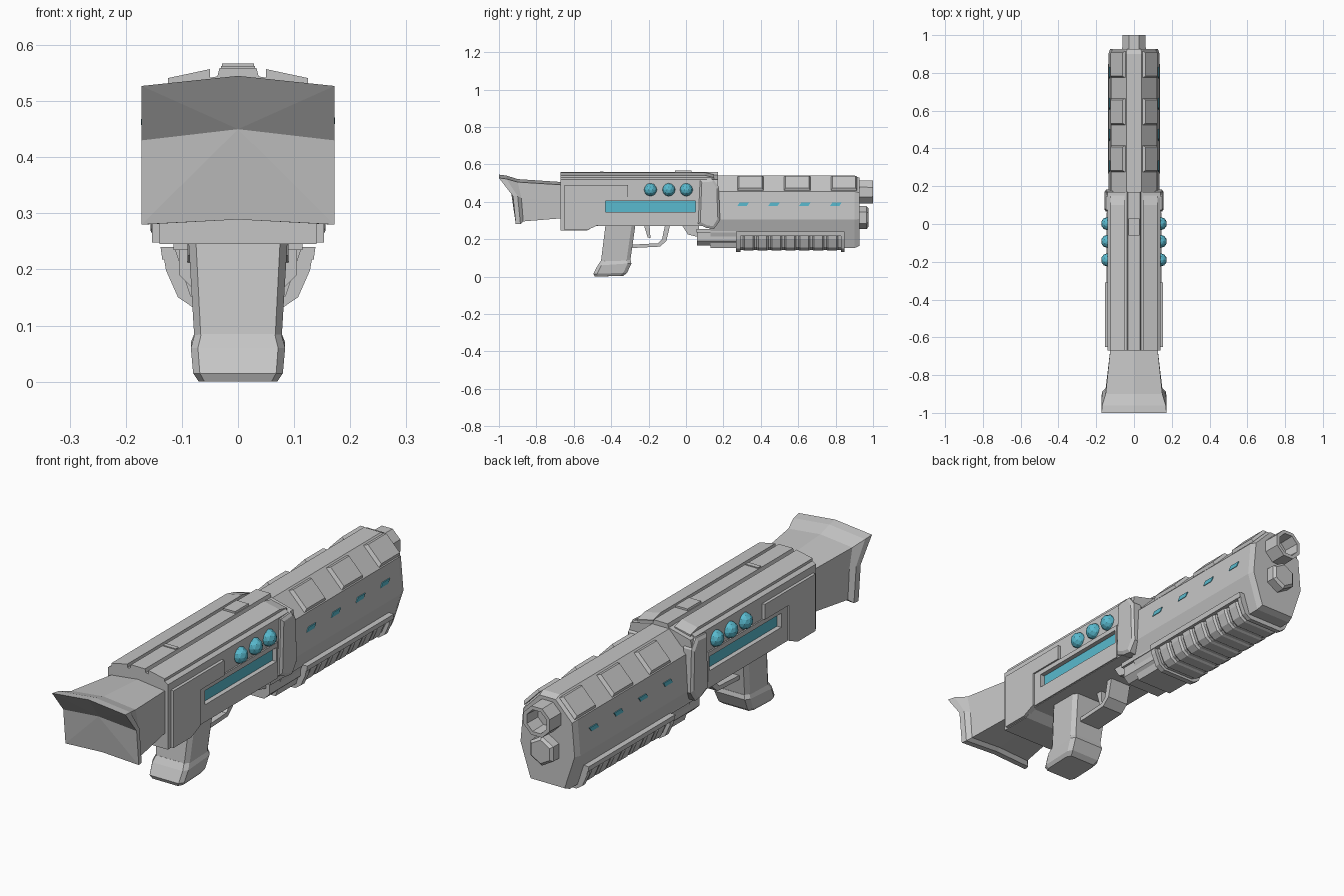
import bpy, bmesh, math
from mathutils import Vector

if "Cube" in bpy.data.objects:
    bpy.data.objects.remove(bpy.data.objects["Cube"])


def material(name, color):
    m = bpy.data.materials.new(name)
    m.use_nodes = True
    m.diffuse_color = (*color, 1)
    m.node_tree.nodes["Principled BSDF"].inputs["Base Color"].default_value = (*color, 1)
    return m


GREY = material("light grey", (0.56, 0.56, 0.56))
BLUE = material("glow blue", (0.1, 0.49, 0.62))


def finish(name, bm, mat):
    bmesh.ops.remove_doubles(bm, verts=bm.verts, dist=1e-5)
    bmesh.ops.recalc_face_normals(bm, faces=bm.faces)
    me = bpy.data.meshes.new(name)
    bm.to_mesh(me)
    bm.free()
    me.materials.append(mat)
    ob = bpy.data.objects.new(name, me)
    bpy.context.collection.objects.link(ob)
    return ob


def loft(name, rings, mat=GREY, both=False):
    """Skin a list of equal-length point rings; optionally repeat on the other side."""
    bm = bmesh.new()
    for s in ((1, -1) if both else (1,)):
        vs = [[bm.verts.new((s * x, y, z)) for x, y, z in r] for r in rings]
        n = len(vs[0])
        for a, b in zip(vs, vs[1:]):
            for i in range(n):
                j = (i + 1) % n
                bm.faces.new((a[i], a[j], b[j], b[i]))
        bm.faces.new(vs[0])
        bm.faces.new(vs[-1])
    return finish(name, bm, mat)


def along_x(name, yz, x0, x1, mat=GREY, both=False):
    return loft(name, [[(x, y, z) for y, z in yz] for x in (x0, x1)], mat, both)


def along_y(name, xz, y0, y1, mat=GREY, both=False):
    return loft(name, [[(x, y, z) for x, z in xz] for y in (y0, y1)], mat, both)


def rect(a0, a1, b0, b1):
    return [(a0, b0), (a1, b0), (a1, b1), (a0, b1)]


def sym(half):
    """Close a right-hand half outline by mirroring it."""
    return half + [(-p[0], *p[1:]) for p in reversed(half) if abs(p[0]) > 1e-6]


def scaled(pts, k, c):
    return [(p[0] * k, c + (p[1] - c) * k) for p in pts]


# Flared shoulder stock with a folded butt face
def stock_ring(w, top, mid, low, crown):
    return sym([(0, top[0], top[1] + crown), (w, *top), (w, *mid), (w, *low),
                (0, low[0], low[1] + crown / 2)])


butt = stock_ring(0.172, (-1, 0.527), (-0.925, 0.43), (-0.91, 0.28), 0.018)
centre = [(0, -0.935, 0.45)] * len(butt)
bm = bmesh.new()
rings = [butt,
         stock_ring(0.168, (-0.96, 0.522), (-0.9, 0.43), (-0.885, 0.28), 0.018),
         stock_ring(0.15, (-0.9, 0.505), (-0.88, 0.42), (-0.87, 0.295), 0.016),
         stock_ring(0.125, (-0.66, 0.49), (-0.66, 0.4), (-0.66, 0.312), 0.015)]
vs = [[bm.verts.new(p) for p in r] for r in rings]
tip = bm.verts.new(centre[0])
for i in range(len(butt)):
    j = (i + 1) % len(butt)
    bm.faces.new((tip, vs[0][i], vs[0][j]))
    for a, b in zip(vs, vs[1:]):
        bm.faces.new((a[i], a[j], b[j], b[i]))
bm.faces.new(vs[-1])
finish("stock", bm, GREY)

# Receiver, with a stepped side plate and a recessed slot cut through both
slot = rect(-0.43, 0.05, 0.345, 0.405)
receiver = along_y("receiver", sym([(0.14, 0.27), (0.14, 0.52), (0.125, 0.53), (0.03, 0.545)]),
                   -0.67, 0.14)
side_plate = along_x("side_plate", rect(-0.47, 0.06, 0.272, 0.425), 0.135, 0.146, both=True)
cutter = along_x("slot_cutter", slot, 0.122, 0.2, both=True)
for ob in (receiver, side_plate):
    mod = ob.modifiers.new("slot", 'BOOLEAN')
    mod.operation, mod.object, mod.solver = 'DIFFERENCE', cutter, 'EXACT'
    bpy.context.view_layer.objects.active = ob
    bpy.ops.object.modifier_apply(modifier=mod.name)
bpy.data.objects.remove(cutter)
along_x("slot_light", slot, 0.119, 0.126, BLUE, True)
along_x("rear_block", [(-0.67, 0.245), (-0.53, 0.245), (-0.48, 0.275), (-0.67, 0.275)], -0.14, 0.14)
along_x("rear_side_panel", [(-0.65, 0.49), (-0.31, 0.49), (-0.31, 0.425), (-0.47, 0.425),
                            (-0.47, 0.275), (-0.53, 0.248), (-0.65, 0.248)], 0.13, 0.153, both=True)

# Roof strips, centre rail and sight
strip = [(0.05, 0.535), (0.05, 0.557), (0.125, 0.541), (0.125, 0.525)]
loft("roof_strip", [[(x, -0.67, z) for x, z in strip], [(x, 0.1, z) for x, z in strip],
                    [(x, 0.15, z - 0.012) for x, z in strip]], both=True)
along_y("rail", sym([(0.04, 0.53), (0.033, 0.559)]), -0.67, 0.17)
along_y("rail_notch", sym([(0.03, 0.55), (0.03, 0.563)]), -0.46, -0.44)
along_y("sight", sym([(0.032, 0.55), (0.028, 0.567)]), -0.06, 0.03)

# Faceted lamps on each side
bm = bmesh.new()
for s in (1, -1):
    for y in (-0.19, -0.092, 0.002):
        r = bmesh.ops.create_icosphere(bm, subdivisions=2, radius=0.035)
        bmesh.ops.translate(bm, vec=(s * 0.14, y, 0.464), verts=r["verts"])
finish("side_lamps", bm, BLUE)

# Clamp joining receiver and handguard
outline = [(0.065, 0.28), (0.075, 0.515), (0.145, 0.52), (0.175, 0.48), (0.182, 0.3),
           (0.15, 0.255), (0.11, 0.26)]
small = [(0.122 + (y - 0.122) * 0.8, 0.4 + (z - 0.4) * 0.9) for y, z in outline]
loft("clamp", [[(0.11, y, z) for y, z in outline], [(0.148, y, z) for y, z in outline],
               [(0.156, y, z) for y, z in small]], both=True)
along_y("clamp_top", sym([(0.148, 0.48), (0.14, 0.518), (0.04, 0.543)]), 0.13, 0.17)

# Handguard shell with a chamfered nose
shell = sym([(0.04, 0.54), (0.122, 0.455), (0.135, 0.305), (0.085, 0.152)])
loft("handguard", [[(x, y, z) for x, z in scaled(shell, k, 0.345)]
                   for y, k in ((0.13, 1), (0.9, 1), (0.927, 0.94))])

# Raised pads on the sloping shoulders, and small lights below them
a, b = Vector((0.046, 0, 0.534)), Vector((0.119, 0, 0.459))
out = Vector((0.085, 0, 0.082)).normalized() * 0.014
for k in range(3):
    y0, y1 = 0.275 + 0.25 * k, 0.415 + 0.25 * k
    e, m = (b - a) * 0.07, 0.008
    base = [(p.x, y, p.z) for p, y in ((a, y0), (b, y0), (b, y1), (a, y1))]
    top = [(p.x, y, p.z) for p, y in ((a + out + e, y0 + m), (b + out - e, y0 + m),
                                      (b + out - e, y1 - m), (a + out + e, y1 - m))]
    loft(f"shoulder_pad_{k + 1}", [base, top], both=True)
for k in range(4):
    y = 0.275 + 0.165 * k
    along_x(f"marker_light_{k + 1}", [(y, 0.378), (y + 0.05, 0.378), (y + 0.062, 0.396),
                                      (y + 0.012, 0.396)], 0.124, 0.1315, BLUE, True)


# Hollow muzzle and lower tube
def polygon(n, r, z, turn=0):
    return [(r * math.cos(math.tau * i / n + turn), z + r * math.sin(math.tau * i / n + turn))
            for i in range(n)]


def tube(name, n, z, steps):
    loft(name, [[(x, y, zz) for x, zz in polygon(n, r, z, math.pi / n)] for y, r in steps])


tube("muzzle", 8, 0.452, [(0.9, 0.068), (1.0, 0.066), (1.0, 0.05), (0.93, 0.046)])
tube("lower_tube", 6, 0.315, [(0.9, 0.062), (0.965, 0.062), (0.975, 0.05)])

# Fore-end: slider block, ribbed pump and its frame
along_y("slider_block", sym([(0.105, 0.25), (0.105, 0.19), (0.08, 0.166)]), 0.06, 0.28)
along_x("slider_ramp", [(-0.02, 0.272), (0.01, 0.225), (0.07, 0.21), (0.07, 0.272)], -0.09, 0.09)
along_y("slider_lip", sym([(0.115, 0.255), (0.115, 0.235)]), 0.055, 0.28)
pump = sym([(0.126, 0.235), (0.12, 0.2), (0.1, 0.155), (0.075, 0.138)])
along_y("pump_core", scaled(pump, 0.94, 0.22), 0.28, 0.84)
for k in range(7):
    y = 0.302 + 0.0745 * k
    loft(f"pump_rib_{k + 1}", [[(x, yy, z) for x, z in scaled(pump, s, 0.22)]
                               for yy, s in ((y, 0.93), (y + 0.01, 1), (y + 0.055, 1),
                                             (y + 0.065, 0.93))])
for label, y0, y1 in (("rear", 0.268, 0.292), ("front", 0.828, 0.848)):
    along_y(f"pump_frame_{label}", scaled(pump, 1.07, 0.22), y0, y1)
along_y("pump_side_rail", [(0.11, 0.218), (0.135, 0.218), (0.138, 0.24), (0.11, 0.24)],
        0.268, 0.848, both=True)

# Pistol grip with a flared foot
def grip_ring(w, rear, front):
    c = w * 0.85
    (y0, z0), (y1, z1) = rear, front
    return sym([(c, y0, z0), (w, y0 + 0.02, z0), (w, y1 - 0.02, z1), (c, y1, z1)])


loft("grip", [grip_ring(0.09, (-0.43, 0.28), (-0.27, 0.28)),
              grip_ring(0.078, (-0.455, 0.08), (-0.298, 0.085))])
loft("grip_foot", [grip_ring(0.077, (-0.455, 0.085), (-0.296, 0.088)),
                   grip_ring(0.084, (-0.472, 0.06), (-0.292, 0.07)),
                   grip_ring(0.08, (-0.495, 0.015), (-0.315, 0.02)),
                   grip_ring(0.07, (-0.488, 0.0), (-0.335, 0.004))])

# Trigger guard and trigger
path = [(-0.3, 0.152), (-0.14, 0.16), (-0.105, 0.19), (-0.085, 0.275)]
inner = [(-0.3, 0.17), (-0.15, 0.178), (-0.128, 0.2), (-0.112, 0.275)]
along_x("trigger_guard", path + inner[::-1], -0.05, 0.05)
along_x("trigger", [(-0.225, 0.275), (-0.205, 0.21), (-0.19, 0.205), (-0.195, 0.275)], -0.015, 0.015)
